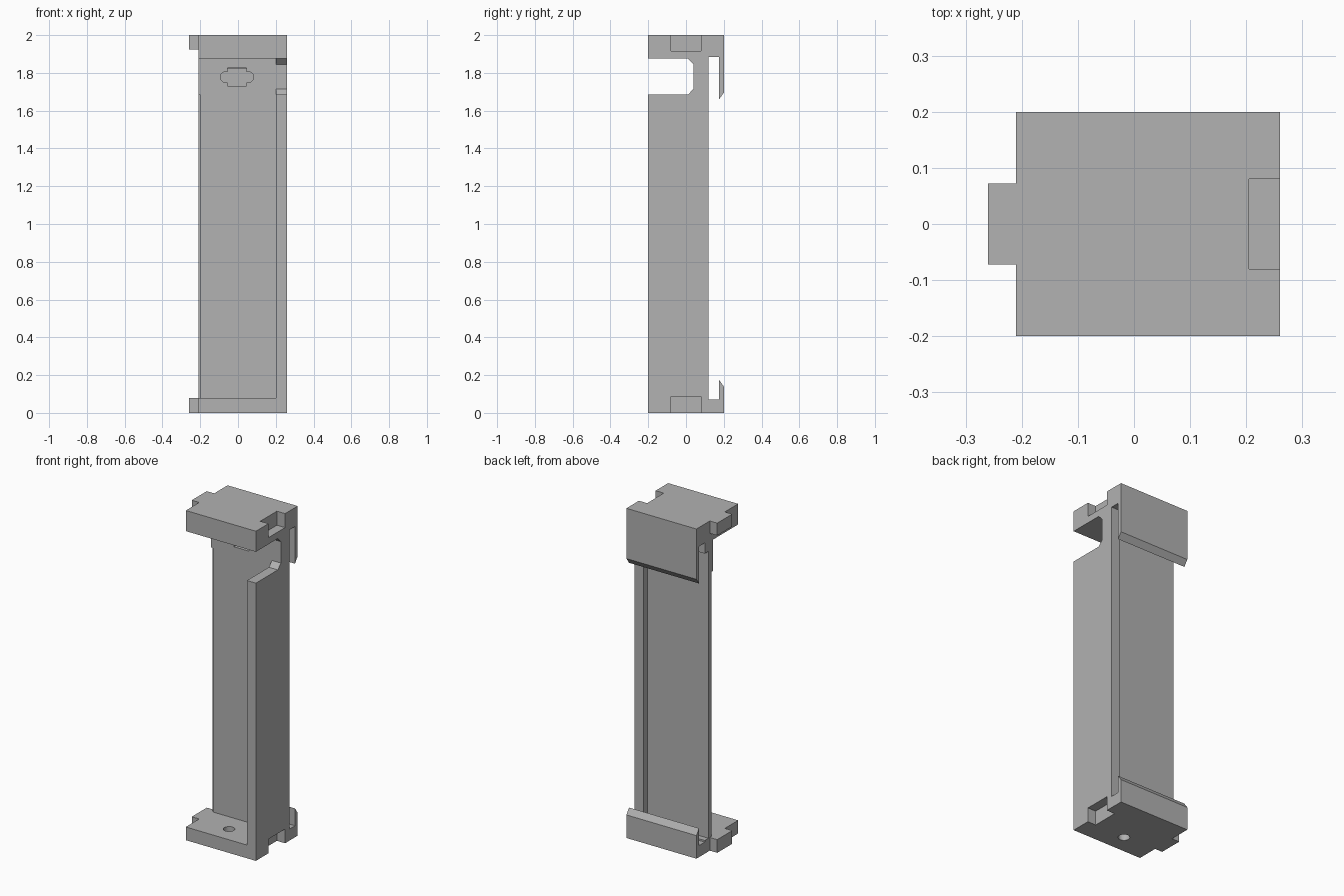
import bpy, bmesh, math
from mathutils import Vector

if "Cube" in bpy.data.objects:
    bpy.data.objects.remove(bpy.data.objects["Cube"], do_unlink=True)

grey = bpy.data.materials.new("plain grey")
grey.use_nodes = True
grey.diffuse_color = (0.445, 0.445, 0.445, 1)
grey.node_tree.nodes["Principled BSDF"].inputs["Base Color"].default_value = grey.diffuse_color

LEFT, RIGHT = -0.21, 0.26      # body extent in x
WALL_IN = 0.2                  # inner face of the side wall
BACK = 0.12                    # rear face of the body


def prism(name, outline, start, end, axis="x"):
    """Extrude an outline along x (points y,z), y (points x,z) or z (points x,y)."""
    place = {"x": lambda a, b, t: (t, a, b),
             "y": lambda a, b, t: (a, t, b),
             "z": lambda a, b, t: (a, b, t)}[axis]
    bm = bmesh.new()
    face = bm.faces.new([bm.verts.new(place(a, b, start)) for a, b in outline])
    new = bmesh.ops.extrude_face_region(bm, geom=[face])["geom"]
    offset = Vector(place(0, 0, end - start))
    bmesh.ops.translate(bm, vec=offset, verts=[v for v in new if isinstance(v, bmesh.types.BMVert)])
    bmesh.ops.recalc_face_normals(bm, faces=bm.faces)
    mesh = bpy.data.meshes.new(name)
    bm.to_mesh(mesh)
    bm.free()
    mesh.materials.append(grey)
    obj = bpy.data.objects.new(name, mesh)
    bpy.context.collection.objects.link(obj)
    return obj


def box(name, x, y, z):
    return prism(name, [(y[0], z[0]), (y[1], z[0]), (y[1], z[1]), (y[0], z[1])], *x)


def cut(cutter, *targets):
    """Subtract the cutter from every target, then discard it."""
    cutter.hide_render = True
    for obj in targets:
        mod = obj.modifiers.new("cut", "BOOLEAN")
        mod.operation, mod.solver, mod.object = "DIFFERENCE", "EXACT", cutter
        graph = bpy.context.evaluated_depsgraph_get()
        mesh = bpy.data.meshes.new_from_object(obj.evaluated_get(graph))
        obj.modifiers.clear()
        obj.data = mesh
    bpy.data.objects.remove(cutter, do_unlink=True)


# End blocks, each with its hooked rear clip
top_block = prism("top_block", [
    (-0.2, 1.875), (BACK, 1.875), (BACK, 1.885), (0.175, 1.885),
    (0.175, 1.66), (0.2, 1.695), (0.2, 2), (-0.2, 2)], LEFT, RIGHT)
bottom_block = prism("bottom_block", [
    (-0.2, 0), (0.2, 0), (0.2, 0.14), (0.175, 0.175),
    (0.175, 0.07), (BACK, 0.07), (BACK, 0.08), (-0.2, 0.08)], LEFT, RIGHT)

# Side wall, narrowing to a neck with chamfered corners
side_wall = prism("side_wall", [
    (-0.2, 0.08), (BACK, 0.08), (BACK, 1.875), (0.01, 1.875),
    (0.04, 1.845), (0.04, 1.715), (0.01, 1.685), (-0.2, 1.685)], WALL_IN, RIGHT)

# Back plate, front panel, thick upper band and rear beam
box("back_plate", (LEFT, WALL_IN), (0.055, 0.085), (0.08, 1.685))
box("front_panel", (-0.2, WALL_IN), (0.045, 0.055), (0.08, 1.685))
upper_band = box("upper_band", (LEFT, WALL_IN), (0.04, 0.085), (1.685, 1.875))
box("rear_beam", (LEFT, WALL_IN), (0.085, BACK), (1.82, 1.875))

# Locating tabs on one side, matching notches on the other
for name, low, high in (("top", 1.925, 2), ("bottom", 0, 0.08)):
    box(name + "_tab", (-0.26, LEFT), (-0.072, 0.072), (low, high))
notch_x, notch_y = (0.205, 0.3), (-0.08, 0.08)
cut(box("top_notch", notch_x, notch_y, (1.915, 2.1)), top_block)
cut(box("bottom_notch", notch_x, notch_y, (-0.1, 0.086)), bottom_block, side_wall)

# Screw hole in the bottom block
ring = [math.tau * i / 32 for i in range(32)]
cut(prism("screw_hole", [(0.032 * math.cos(a), -0.085 + 0.032 * math.sin(a)) for a in ring],
          -0.1, 0.2, "z"), bottom_block)

# Cross-shaped slot in the upper band
quarter = [(0.085, 0.015), (0.075, 0.025), (0.05, 0.028), (0.05, 0.048)]
half = quarter + [(-x, z) for x, z in reversed(quarter)]
slot = [(x - 0.005, 1.778 + z) for x, z in half + [(-x, -z) for x, z in half]]
cut(prism("slot", slot, 0, 0.1, "y"), upper_band)
